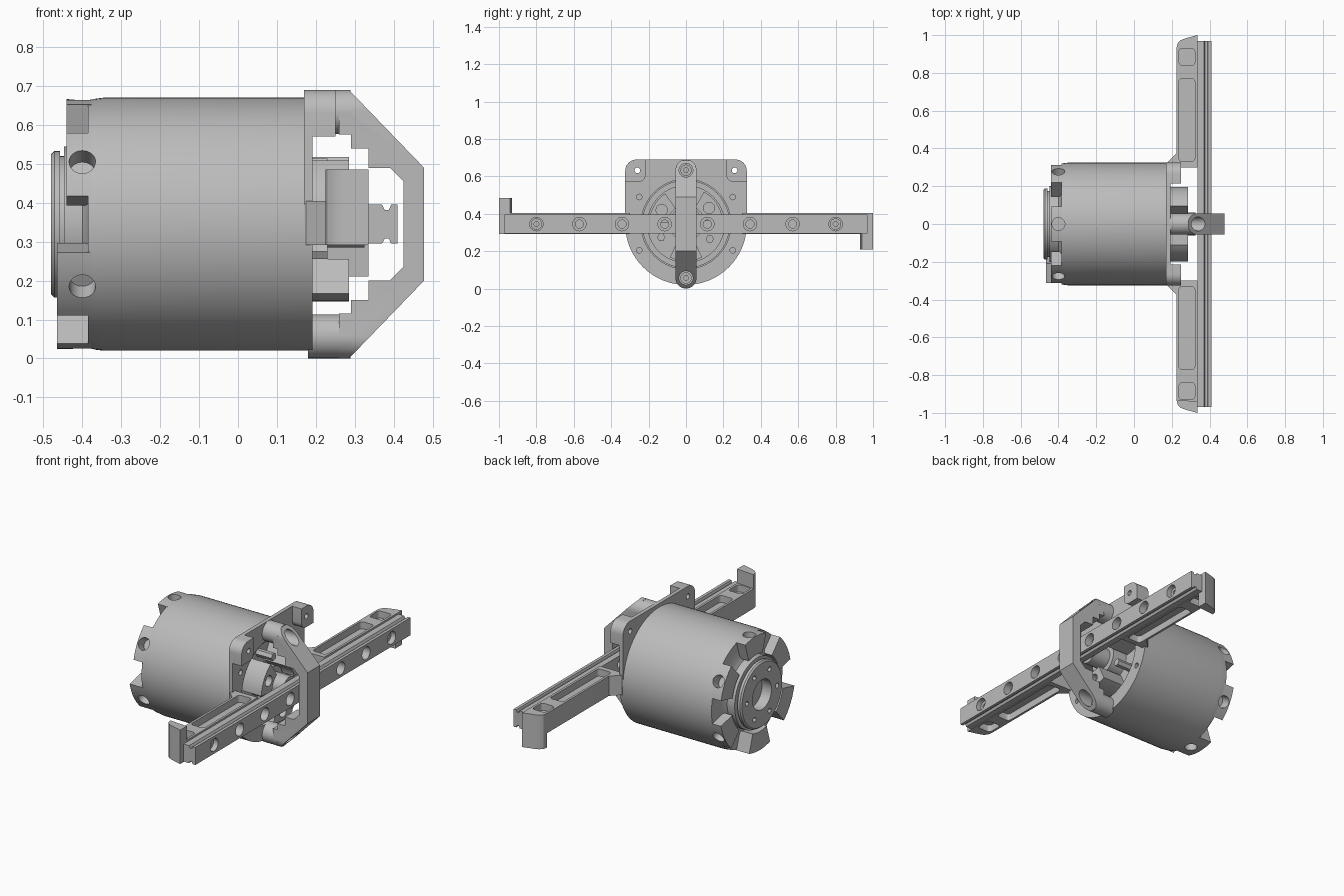
import bpy, bmesh
from math import sin, cos, pi, radians

if "Cube" in bpy.data.objects:
    bpy.data.objects.remove(bpy.data.objects["Cube"])

AXIS_Z = 0.345  # height of the drum axis
grey = bpy.data.materials.new("machined_grey")
grey.use_nodes = True
grey.diffuse_color = (0.5, 0.5, 0.5, 1)
grey.node_tree.nodes["Principled BSDF"].inputs["Base Color"].default_value = (0.5, 0.5, 0.5, 1)


def finish(name, bm):
    bmesh.ops.recalc_face_normals(bm, faces=bm.faces)
    mesh = bpy.data.meshes.new(name)
    bm.to_mesh(mesh)
    bm.free()
    mesh.materials.append(grey)
    ob = bpy.data.objects.new(name, mesh)
    bpy.context.collection.objects.link(ob)
    return ob


def add_prism(bm, pts, axis, lo, hi):
    """Extrude a 2D outline along an axis."""
    place = {"x": lambda a, b, t: (t, a, b),
             "y": lambda a, b, t: (a, t, b),
             "z": lambda a, b, t: (a, b, t)}[axis]
    face = bm.faces.new([bm.verts.new(place(a, b, lo)) for a, b in pts])
    new = bmesh.ops.extrude_face_region(bm, geom=[face])["geom"]
    shift = place(0, 0, hi - lo)
    bmesh.ops.translate(bm, vec=shift, verts=[v for v in new if isinstance(v, bmesh.types.BMVert)])


def prisms(name, axis, items):
    bm = bmesh.new()
    for pts, lo, hi in items:
        add_prism(bm, pts, axis, lo, hi)
    return finish(name, bm)


def arc(cx, cy, r, a0, a1, n):
    return [(cx + r * cos(radians(a0 + (a1 - a0) * i / n)),
             cy + r * sin(radians(a0 + (a1 - a0) * i / n))) for i in range(n + 1)]


def disc(cx, cy, r, n=24):
    return arc(cx, cy, r, 0, 360, n)[:-1]


def wedge(r0, r1, mid, half):
    return (arc(0, AXIS_Z, r1, mid - half, mid + half, 10)
            + arc(0, AXIS_Z, r0, mid + half, mid - half, 10))


def round_rect(x0, x1, y0, y1, r):
    return (arc(x1 - r, y1 - r, r, 0, 90, 5) + arc(x0 + r, y1 - r, r, 90, 180, 5)
            + arc(x0 + r, y0 + r, r, 180, 270, 5) + arc(x1 - r, y0 + r, r, 270, 360, 5))


def lathe(name, profile, n=96):
    """Revolve (x, radius) points about the drum axis."""
    bm = bmesh.new()
    vs = [bm.verts.new((x, 0, AXIS_Z + r)) for x, r in profile]
    es = [bm.edges.new(p) for p in zip(vs, vs[1:])]
    bmesh.ops.spin(bm, geom=vs + es, cent=(0, 0, AXIS_Z), axis=(1, 0, 0),
                   angle=2 * pi, steps=n, use_merge=True)
    bmesh.ops.remove_doubles(bm, verts=bm.verts, dist=1e-5)
    return finish(name, bm)


def boolean(ob, tool, op="DIFFERENCE", keep=False):
    mod = ob.modifiers.new("cut", "BOOLEAN")
    mod.object, mod.operation, mod.solver = tool, op, "EXACT"
    bpy.context.view_layer.objects.active = ob
    bpy.ops.object.modifier_apply(modifier=mod.name)
    if not keep:
        bpy.data.objects.remove(tool)


# Drum with rear hub and open front bore
drum = lathe("drum", [(-0.42, 0), (-0.42, 0.085), (-0.48, 0.085), (-0.48, 0.18), (-0.472, 0.188),
                      (-0.457, 0.188), (-0.457, 0.175), (-0.447, 0.175), (-0.447, 0.2),
                      (-0.4, 0.2), (-0.385, 0.23), (-0.385, 0.32), (-0.345, 0.325),
                      (0.175, 0.325), (0.175, 0.24), (0.13, 0.24), (0.13, 0)])
hub_holes = [(disc(0.137 * cos(k * pi / 3), AXIS_Z + 0.137 * sin(k * pi / 3), 0.014, 12),
              -0.5, -0.45) for k in range(6)]
boolean(drum, prisms("hub_hole_cutter", "x", hub_holes + [(disc(0, AXIS_Z, 0.015, 12), -0.45, -0.4)]))

# Six rear lugs, two of them taller, with radial holes
lugs = prisms("rear_lugs", "x", [
    (wedge(0.215, 0.321, a, 17), -0.465 if a in (210, 270) else -0.44, -0.37)
    for a in range(30, 390, 60)])
bm = bmesh.new()
for a in range(30, 390, 60):
    start = len(bm.verts)
    add_prism(bm, disc(-0.4, 0, 0.034), "z", 0.26, 0.36)
    bm.verts.ensure_lookup_table()
    turn = radians(a - 90)
    for v in bm.verts[start:]:
        r = v.co.z
        y = v.co.y
        v.co.y, v.co.z = y * cos(turn) - r * sin(turn), AXIS_Z + y * sin(turn) + r * cos(turn)
holes = finish("radial_hole_cutter", bm)
boolean(lugs, holes, keep=True)
boolean(drum, holes)

# Front flange: round below, square with rounded corners above
outline = (arc(0, AXIS_Z, 0.325, 180, 360, 48) + arc(0.265, 0.63, 0.06, 0, 90, 8)
           + arc(-0.265, 0.63, 0.06, 90, 180, 8))
flange = prisms("front_flange", "x", [(outline, 0.17, 0.192)])
cutters = [(disc(0, AXIS_Z, 0.24, 64), 0.1, 0.3)]
for s in (-1, 1):
    cutters += [(disc(s * 0.25, z, 0.015, 16), 0.15, 0.25) for z in (0.205, 0.49)]
    cutters.append((disc(s * 0.26, 0.632, 0.015, 16), 0.15, 0.3))
boolean(flange, prisms("flange_cutter", "x", cutters))

# Thick corner ears on the flange
ears = prisms("flange_ears", "x", [
    ([(s * y, z) for y, z in [(0.215, 0.69), (0.215, 0.61)] + arc(0.255, 0.61, 0.04, 180, 270, 6)
      + [(0.325, 0.57)] + arc(0.265, 0.63, 0.06, 0, 90, 8)], 0.19, 0.25) for s in (-1, 1)])
boolean(ears, prisms("ear_cutter", "x", [(disc(s * 0.26, 0.632, 0.015, 16), 0.15, 0.3)
                                         for s in (-1, 1)]))

# Mechanism inside the bore
core = prisms("core_posts", "x", [(wedge(0.1, 0.198, a, 26), 0.12, 0.285) for a in (35, 150, 270)])
boolean(core, prisms("post_cutter", "x", [
    (disc(0.15 * cos(radians(a)), AXIS_Z + 0.15 * sin(radians(a)), 0.03), 0.25, 0.3)
    for a in (35, 150, 270)]))
lathe("core_shaft", [(0.12, 0.09), (0.22, 0.09), (0.22, 0.06), (0.325, 0.06),
                     (0.325, 0.03), (0.25, 0.03), (0.25, 0)], 32)
lathe("core_ring", [(0.12, 0.235), (0.16, 0.235), (0.16, 0.205), (0.12, 0.205)], 64)
prisms("core_pins", "x", [(disc(0.15 * cos(radians(a)), AXIS_Z + 0.15 * sin(radians(a)), 0.022, 6),
                           0.12, 0.23) for a in (92, 208, 328)])

# Side arms with gussets, pockets and end hooks
tip = [(0.225, 0.93), (0.23, 0.955), (0.245, 0.972), (0.27, 0.982), (0.335, 1.0)]
arm = [(0.175, 0.3), (0.175, 0.325), (0.225, 0.375)] + tip + [(0.335, 0.3)]
hook = tip + [(0.335, 0.94)]
for side, s in (("left", 1), ("right", -1)):
    ob = prisms(side + "_arm" if s > 0 else "right_arm", "z",
                [([(x, s * y) for x, y in arm], 0.292, 0.405)])
    ends = [(0.33, 0.77)] + [(0.84, 0.93)]
    pockets = []
    for y0, y1 in ends:
        shape = [(x, s * y) for x, y in round_rect(0.238, 0.322, y0, y1, 0.018)]
        pockets += [(shape, 0.365, 0.45), (shape, 0.25, 0.332)]
    boolean(ob, prisms("pocket_cutter", "z", pockets))
    z0, z1 = (0.21, 0.295) if s > 0 else (0.4, 0.485)
    prisms(side + "_hook", "z", [([(x, s * y) for x, y in hook], z0, z1)])

# Grooved linear rail with counterbored holes
half = [(0.335, 0.05), (0.37, 0.05), (0.377, 0.037), (0.388, 0.037), (0.393, 0.05), (0.41, 0.05)]
profile = [(x, AXIS_Z + h) for x, h in half] + [(x, AXIS_Z - h) for x, h in reversed(half)]
rail = prisms("rail", "y", [(profile, -0.97, 0.97)])
spots = [s * y for s in (-1, 1) for y in (0.114, 0.342, 0.57, 0.8)]
boolean(rail, prisms("counterbore_cutter", "x", [(disc(y, AXIS_Z, 0.036), 0.365, 0.45) for y in spots]))
boolean(rail, prisms("bolt_hole_cutter", "x", [(disc(y, AXIS_Z, 0.022), 0.3, 0.4) for y in spots]))
bolts = prisms("rail_bolts", "x", [(disc(y, AXIS_Z, 0.03), 0.33, 0.385) for y in spots if abs(y) > 0.7])
boolean(bolts, prisms("socket_cutter", "x", [(disc(y, AXIS_Z, 0.014, 6), 0.37, 0.4) for y in spots]))

# Bridge bracket over the rail, rounded top and bottom
half = [(0.26, 0.0), (0.285, 0.0), (0.478, 0.2)]
inner = [(0.425, 0.235), (0.39, 0.2), (0.335, 0.2), (0.335, 0.15), (0.29, 0.15), (0.29, 0.115), (0.26, 0.115)]
top = 2 * AXIS_Z
shape = (half + [(x, top - z) for x, z in reversed(half)]
         + [(x, top - z) for x, z in reversed(inner)] + inner)
bridge = prisms("bridge_bracket", "y", [(shape, -0.056, 0.056)])
stadium = arc(0, top - 0.056, 0.056, 0, 180, 20) + arc(0, 0.056, 0.056, 180, 360, 20)
boolean(bridge, prisms("stadium", "x", [(stadium, 0.1, 0.6)]), "INTERSECT")
feet = [0.057, top - 0.057]
boolean(bridge, prisms("bridge_feet", "x", [(disc(0, z, 0.0565, 40), 0.18, 0.289) for z in feet]), "UNION")
boolean(bridge, prisms("bridge_bore_cutter", "x", [(disc(0, z, 0.037), 0.25, 0.5) for z in feet]))
bolts = prisms("bridge_bolts", "x", [(disc(0, z, 0.03), 0.24, 0.275) for z in feet])
boolean(bolts, prisms("bridge_socket_cutter", "x", [(disc(0, z, 0.014, 6), 0.26, 0.3) for z in feet]))

# Smooth shading with sharp edges kept
for ob in list(bpy.context.scene.objects):
    if ob.type == "MESH":
        bpy.ops.object.select_all(action="DESELECT")
        ob.select_set(True)
        bpy.context.view_layer.objects.active = ob
        bpy.ops.object.shade_smooth_by_angle(angle=radians(30))
